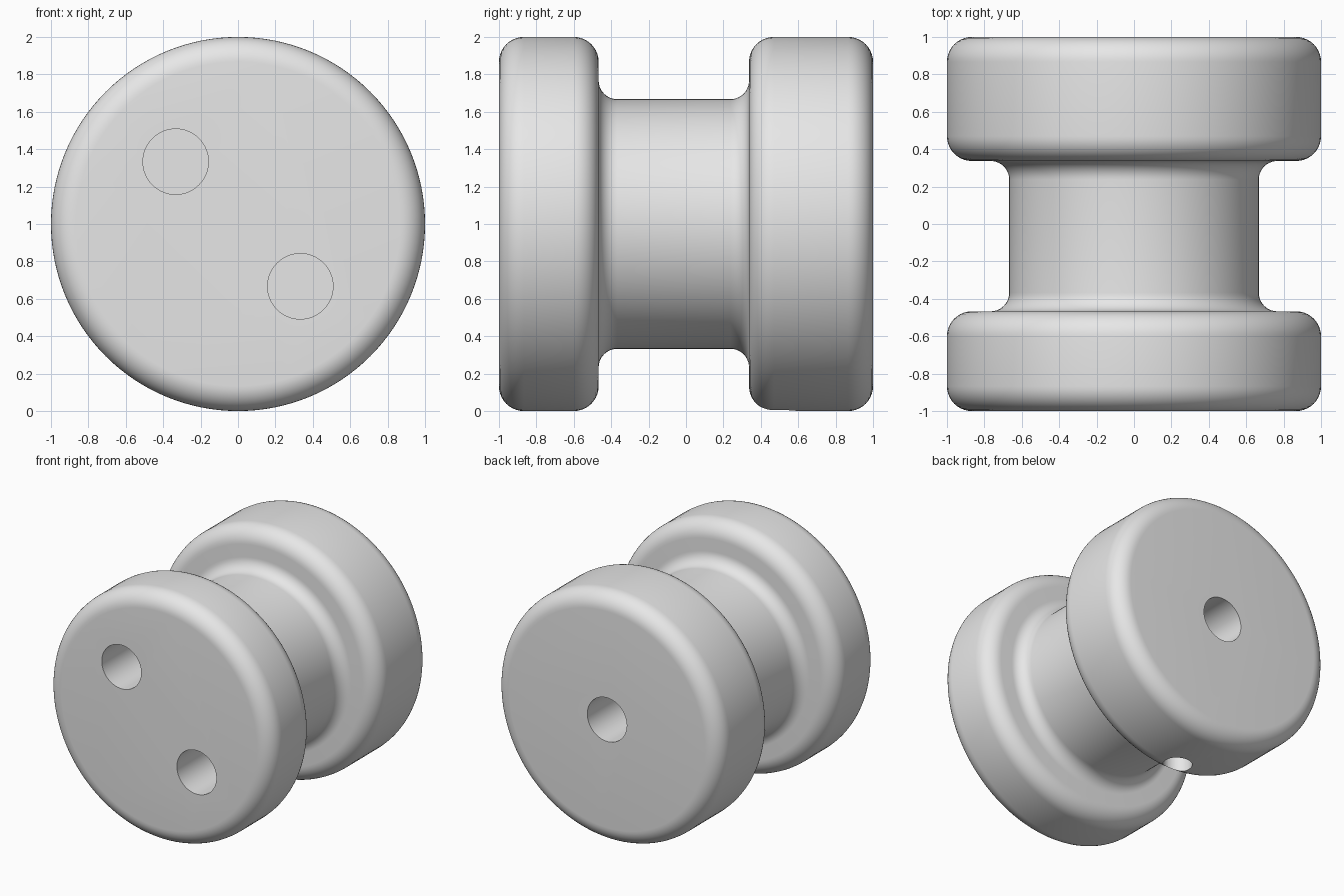
import bpy, bmesh
from math import pi, sin, cos, radians
from mathutils import Matrix, Vector

cube = bpy.data.objects.get("Cube")
if cube:
    bpy.data.objects.remove(cube, do_unlink=True)

SEGMENTS = 128

grey = bpy.data.materials.new("plain_grey")
grey.use_nodes = True
grey.diffuse_color = (0.8, 0.8, 0.8, 1)
grey.node_tree.nodes["Principled BSDF"].inputs["Base Color"].default_value = (0.8, 0.8, 0.8, 1)


def make_object(name, bm):
    mesh = bpy.data.meshes.new(name)
    bm.to_mesh(mesh)
    bm.free()
    mesh.materials.append(grey)
    obj = bpy.data.objects.new(name, mesh)
    bpy.context.collection.objects.link(obj)
    return obj


def arc(radius, y, size, start, end, steps=10):
    """Quarter round in the (radius, y) plane, angles in degrees."""
    angles = [radians(start + (end - start) * i / steps) for i in range(steps + 1)]
    return [(radius + size * cos(a), y + size * sin(a)) for a in angles]


# Spool profile from the front face to the back face
EDGE, COVE = 0.133, 0.1
NECK = 0.667
FRONT_INNER, BACK_INNER = -0.467, 0.337
rim = 1 - EDGE
profile = (
    arc(rim, -1 + EDGE, EDGE, -90, 0)
    + arc(rim, FRONT_INNER - EDGE, EDGE, 0, 90)
    + arc(NECK + COVE, FRONT_INNER + COVE, COVE, 270, 180)
    + arc(NECK + COVE, BACK_INNER - COVE, COVE, 180, 90)
    + arc(rim, BACK_INNER + EDGE, EDGE, -90, 0)
    + arc(rim, 1 - EDGE, EDGE, 0, 90)
)

# Turn the profile around the y axis and close both end faces
bm = bmesh.new()
verts = [bm.verts.new((r, y, 1)) for r, y in profile]
edges = [bm.edges.new(pair) for pair in zip(verts, verts[1:])]
bmesh.ops.spin(bm, geom=verts + edges, cent=(0, 0, 1), axis=(0, 1, 0),
               angle=2 * pi, steps=SEGMENTS)
bmesh.ops.remove_doubles(bm, verts=bm.verts, dist=0.0001)
bmesh.ops.holes_fill(bm, edges=bm.edges, sides=0)
bmesh.ops.recalc_face_normals(bm, faces=bm.faces)
spool = make_object("spool_body", bm)


def drill(name, start, end, radius):
    """Cut a round hole from start to end, then drop the cutter."""
    a, b = Vector(start), Vector(end)
    turn = (b - a).to_track_quat("Z", "Y").to_matrix().to_4x4()
    bm = bmesh.new()
    bmesh.ops.create_cone(bm, cap_ends=True, segments=64, radius1=radius, radius2=radius,
                          depth=(b - a).length,
                          matrix=Matrix.Translation((a + b) / 2) @ turn)
    cutter = make_object(name, bm)
    cutter.hide_render = True
    mod = spool.modifiers.new(name, "BOOLEAN")
    mod.operation = "DIFFERENCE"
    mod.solver = "EXACT"
    mod.object = cutter
    bpy.ops.object.modifier_apply(modifier=mod.name)
    bpy.data.objects.remove(cutter, do_unlink=True)


bpy.ops.object.select_all(action="DESELECT")
spool.select_set(True)
bpy.context.view_layer.objects.active = spool

# Two holes in the front face, a central one in the back, a small one below
for side in (-1, 1):
    x, z = side / 3, 1 - side / 3
    drill("front_hole", (x, -1.1, z), (x, -0.2, z), 0.175)
drill("back_hole", (0, 1.1, 1), (0, 0.2, 1), 0.175)
drill("set_screw_hole", (0, 0.493, -0.1), (0, 0.493, 0.95), 0.107)

bpy.ops.object.shade_smooth_by_angle(angle=radians(30))
